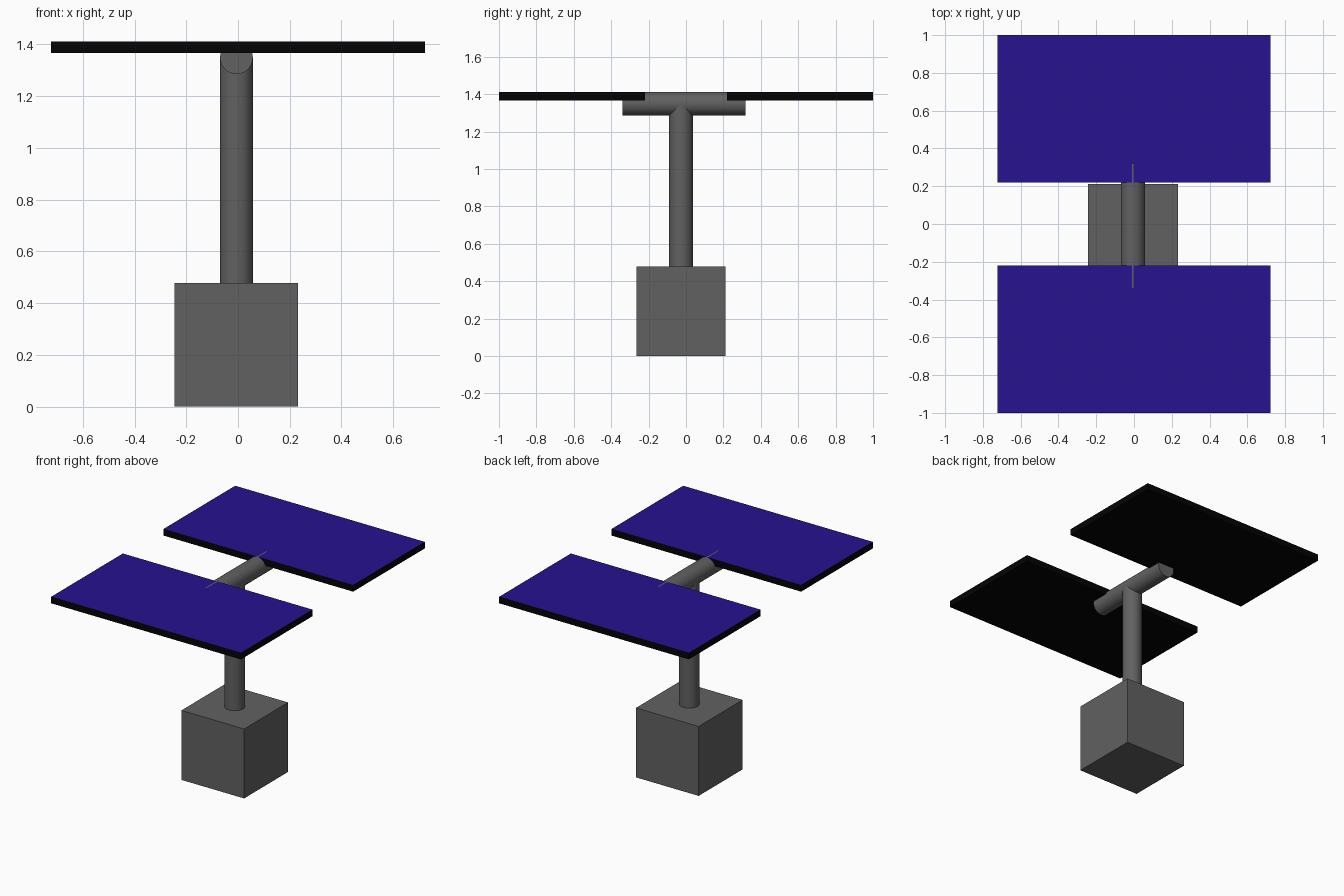
import bpy, math

if "Cube" in bpy.data.objects:
    bpy.data.objects.remove(bpy.data.objects["Cube"])

CX, CY = -0.006, -0.027   # axis of the stand
R = 0.0635                # tube radius
BAR_Z = 1.35


def material(name, color):
    m = bpy.data.materials.new(name)
    m.diffuse_color = color
    m.use_nodes = True
    m.node_tree.nodes["Principled BSDF"].inputs["Base Color"].default_value = m.diffuse_color
    return m


dark = material("dark_grey", (0.12, 0.12, 0.122, 1))
black = material("panel_black", (0.001, 0.001, 0.001, 1))
violet = material("panel_violet", (0.020, 0.006, 0.28, 1))


def box(name, center, size, *mats):
    bpy.ops.mesh.primitive_cube_add(size=1, location=center)
    ob = bpy.context.object
    ob.name = name
    ob.scale = size
    bpy.ops.object.transform_apply(location=False, rotation=False, scale=True)
    for m in mats:
        ob.data.materials.append(m)
    return ob


def tube(name, center, length, rotation=(0, 0, 0)):
    bpy.ops.mesh.primitive_cylinder_add(vertices=32, radius=R, depth=length,
                                        location=center, rotation=rotation)
    ob = bpy.context.object
    ob.name = name
    ob.data.materials.append(dark)
    bpy.ops.object.shade_smooth_by_angle(angle=math.radians(30))
    return ob


# Stand: block, post and crossbar
box("base_block", (CX, CY, 0.239), (0.477, 0.477, 0.478), dark)
tube("post", (CX, CY, (0.47 + BAR_Z) / 2), BAR_Z - 0.47)
tube("crossbar", (CX, -0.011, BAR_Z - 0.001), 0.657, (math.pi / 2, 0, 0))

# Two panels: black slabs with a violet upper face
for side, label in ((-1, "front"), (1, "back")):
    panel = box(label + "_solar_panel", (0, side * 0.61, 1.3898),
                (1.444, 0.78, 0.0445), black, violet)
    for f in panel.data.polygons:
        f.material_index = 1 if f.normal.z > 0.5 else 0
